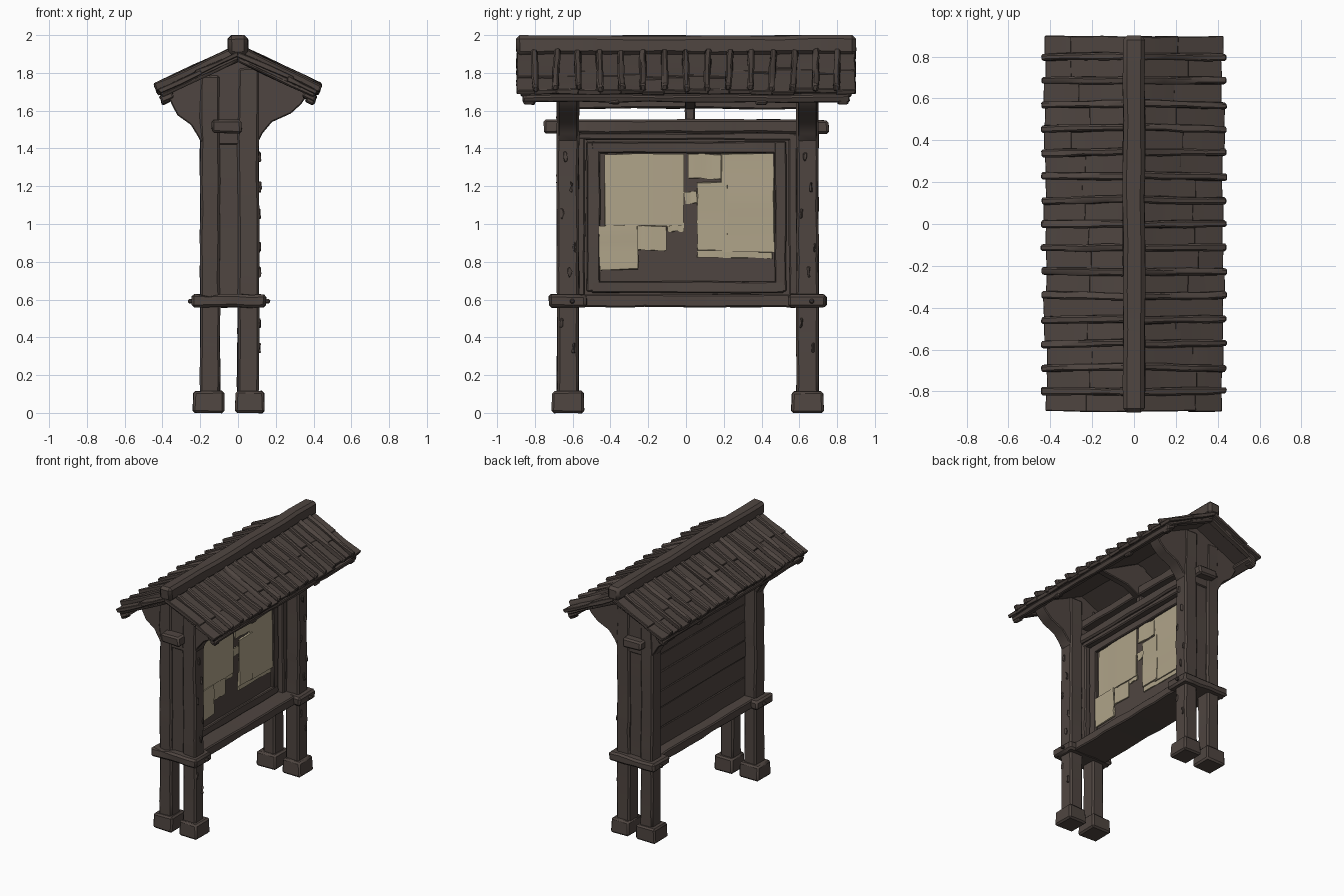
import bpy, bmesh, math, random
from mathutils import Matrix, Euler, Vector

if "Cube" in bpy.data.objects:
    bpy.data.objects.remove(bpy.data.objects["Cube"])

random.seed(7)
R = random.uniform


def material(name, rgb):
    m = bpy.data.materials.new(name)
    m.diffuse_color = (*rgb, 1)
    m.use_nodes = True
    m.node_tree.nodes["Principled BSDF"].inputs["Base Color"].default_value = m.diffuse_color
    return m


WOOD = material("dark_weathered_wood", (0.078, 0.060, 0.052))
PAPER = material("old_paper", (0.43, 0.37, 0.25))


def finish(name, bm, mat):
    me = bpy.data.meshes.new(name)
    bm.to_mesh(me)
    bm.free()
    me.materials.append(mat)
    ob = bpy.data.objects.new(name, me)
    bpy.context.collection.objects.link(ob)
    return ob


def worn(bm, bevel):
    """Chamfer only the sharp edges."""
    sharp = [e for e in bm.edges if len(e.link_faces) == 2 and e.calc_face_angle() > 0.6]
    if bevel:
        bmesh.ops.bevel(bm, geom=sharp, offset=bevel, segments=1, affect='EDGES', clamp_overlap=True)


def add_box(out, lo, hi, rot=(0, 0, 0), bevel=0.008, jit=0.004, cuts=4, taper=1.0):
    """Hewn block between two corners, cut along its longest side and roughened."""
    lo, hi = Vector(lo), Vector(hi)
    size, mid = hi - lo, (hi + lo) / 2
    bm = bmesh.new()
    bmesh.ops.create_cube(bm, size=1)
    for v in bm.verts:
        if v.co.z > 0:
            v.co.x *= taper
            v.co.y *= taper
        v.co = Vector([a * b for a, b in zip(v.co, size)])
    ax = max(range(3), key=lambda i: size[i])
    n = Vector([float(i == ax) for i in range(3)])
    for k in range(1, cuts + 1):
        p = n * size[ax] * (k / (cuts + 1) - 0.5 + R(-0.03, 0.03))
        bmesh.ops.bisect_plane(bm, geom=bm.verts[:] + bm.edges[:] + bm.faces[:], plane_co=p, plane_no=n)
    for v in bm.verts:
        v.co += Vector((R(-jit, jit), R(-jit, jit), R(-jit, jit)))
    worn(bm, min(bevel, min(size) * 0.3))
    bm.transform(Matrix.Translation(mid) @ Euler(rot).to_matrix().to_4x4())
    tmp = bpy.data.meshes.new("tmp")
    bm.to_mesh(tmp)
    bm.free()
    out.from_mesh(tmp)
    bpy.data.meshes.remove(tmp)


def boxes(name, pairs, mat=WOOD, **kw):
    bm = bmesh.new()
    for lo, hi in pairs:
        add_box(bm, lo, hi, **kw)
    return finish(name, bm, mat)


def prism(name, outline, y0, y1):
    """Outline in x-z pushed along y."""
    bm = bmesh.new()
    f = bm.faces.new([bm.verts.new((x, y0, z)) for x, z in outline])
    ext = bmesh.ops.extrude_face_region(bm, geom=[f])['geom']
    bmesh.ops.translate(bm, vec=(0, y1 - y0, 0), verts=[g for g in ext if isinstance(g, bmesh.types.BMVert)])
    bmesh.ops.recalc_face_normals(bm, faces=bm.faces)
    worn(bm, 0.006)
    return finish(name, bm, WOOD)


# Curved gable bracket outlines
GABLE = [(-0.19, 1.42), (-0.21, 1.46), (-0.25, 1.525), (-0.32, 1.575), (-0.345, 1.62), (-0.38, 1.70),
         (0, 1.88), (0.38, 1.70), (0.335, 1.635), (0.28, 1.585), (0.18, 1.54), (0.13, 1.48), (0.10, 1.42)]
CENTRE = [(-0.09, 1.61), (-0.18, 1.66), (-0.35, 1.69), (0, 1.87), (0.35, 1.69), (0.1, 1.66), (0.0, 1.61)]

for s, side in ((-1, "front"), (1, "back")):
    yc = 0.634 * s + 0.009
    # Paired posts, feet and the infill board between the posts
    boxes(side + "_posts", [((-0.2, yc - 0.058, 0.05), (-0.095, yc + 0.058, 1.79)),
                            ((-0.003, yc - 0.058, 0.05), (0.11, yc + 0.058, 1.83))], cuts=9, bevel=0.012)
    boxes(side + "_feet", [((-0.24, yc - 0.085, 0), (-0.07, yc + 0.085, 0.115)),
                           ((-0.015, yc - 0.085, 0), (0.14, yc + 0.085, 0.115))],
          cuts=0, bevel=0.012, taper=0.96, jit=0.003)
    boxes(side + "_infill_board", [((-0.11, yc - 0.04, 0.58), (0.01, yc + 0.04, 1.85))])
    prism(side + "_gable_bracket", GABLE, yc - 0.05, yc + 0.05)
    # Lower cross bar clasping the posts, with nails
    boxes(side + "_cross_bar", [((-0.245, yc - 0.1, 0.56), (0.15, yc + 0.1, 0.628))], bevel=0.014)
    boxes(side + "_nails", [((-0.265, yc + 0.01, 0.58), (-0.23, yc + 0.035, 0.602)),
                            ((0.14, yc + 0.01, 0.58), (0.17, yc + 0.035, 0.602))], cuts=0, jit=0.001)
    # Splinters on the post faces
    boxes(side + "_splinters", [((0.095, yc + d, z), (0.12, yc + d + 0.015, z + 0.05)) for z, d in
                                ((0.32, 0.02), (0.45, -0.04), (0.72, 0.0), (0.85, 0.03), (1.03, -0.04),
                                 (1.17, 0.01), (1.33, -0.02))], cuts=1, jit=0.006)

# Long tie beam, hanging beam under the roof and the centre support between
boxes("upper_tie_beam", [((-0.14, -0.75, 1.48), (0.02, 0.755, 1.552))], cuts=8, bevel=0.012)
boxes("roof_support_beam", [((-0.1, -0.6, 1.61), (0.0, 0.62, 1.68))], cuts=6)
boxes("king_post", [((-0.075, -0.005, 1.53), (-0.02, 0.05, 1.87))])
prism("centre_bracket", CENTRE, -0.005, 0.05)

# Notice panel set back between the posts: core, back planks, stepped frame, wide bottom shelf
boxes("panel_core", [((-0.09, -0.57, 0.6), (-0.045, 0.58, 1.47))], jit=0.002)
zs = [0.62, 0.77, 0.93, 1.06, 1.21, 1.34, 1.485]
boxes("back_planks", [((-0.108 + R(-0.005, 0.005), -0.585, a), (-0.08, 0.595, b)) for a, b in zip(zs, zs[1:])],
      bevel=0.005, jit=0.003)
boxes("bottom_shelf", [((-0.19, -0.6, 0.56), (0.10, 0.6, 0.628))], cuts=8)
boxes("outer_frame", [((-0.1, -0.585, 0.61), (0.005, -0.535, 1.48)), ((-0.1, 0.545, 0.61), (0.005, 0.595, 1.48)),
                      ((-0.1, -0.57, 1.445), (0.005, 0.58, 1.485))], jit=0.003)
boxes("inner_frame", [((-0.08, -0.525, 0.645), (-0.022, -0.455, 1.435)), ((-0.08, 0.47, 0.645), (-0.022, 0.53, 1.435)),
                      ((-0.08, -0.5, 1.375), (-0.022, 0.52, 1.435)), ((-0.08, -0.5, 0.635), (-0.022, 0.52, 0.695))],
      jit=0.003, bevel=0.006)

# Pinned paper sheets: y0, y1, z0, z1, face depth, tilt
sheets = [(-0.43, -0.012, 0.99, 1.37, 0.056, 0.006), (0.012, 0.185, 1.24, 1.37, 0.056, -0.02),
          (0.19, 0.465, 0.85, 1.372, 0.057, 0.008), (0.06, 0.22, 0.86, 1.22, 0.062, 0.0),
          (0.06, 0.455, 0.82, 0.89, 0.05, -0.01), (-0.46, -0.255, 0.76, 0.99, 0.064, 0.025),
          (-0.26, -0.105, 0.86, 0.99, 0.052, -0.03), (-0.10, -0.012, 0.96, 1.01, 0.05, 0.0),
          (-0.005, 0.06, 1.11, 1.17, 0.05, 0.1)]
bm = bmesh.new()
for y0, y1, z0, z1, d, t in sheets:
    x = d - 0.088
    add_box(bm, (x - 0.012, y0, z0), (x, y1, z1), rot=(t, 0, 0), bevel=0, jit=0.0035, cuts=4)
finish("paper_sheets", bm, PAPER)

# Roof: planks, battens and eave purlins on both slopes
slope = 0.47
ang = math.atan(slope)
batten_y = [-0.8 + i * 1.6 / 14 for i in range(15)]
bays = [-0.895] + batten_y + [0.895]
for s, side in ((-1, "left"), (1, "right")):

    def sloped(out, x0, x1, y0, y1, top, thick, extra=0.0, yaw=0.0, **kw):
        half = (x1 - x0) / 2 / math.cos(ang)
        xm = (x0 + x1) / 2
        zm = top - slope * xm - thick / 2 / math.cos(ang)
        add_box(out, (s * xm - half, y0, zm - thick / 2), (s * xm + half, y1, zm + thick / 2),
                rot=(0, s * (ang + extra), yaw), **kw)

    bm = bmesh.new()
    for a, b in zip(bays, bays[1:]):
        cut = R(0.16, 0.28)
        sloped(bm, 0.0, cut + 0.03, a - 0.002, b + 0.002, 1.917 + R(-0.005, 0.004), 0.026,
               R(-0.03, 0.02), bevel=0.004, cuts=1)
        sloped(bm, cut, 0.425 + R(-0.012, 0.005), a - 0.002, b + 0.002, 1.911 + R(-0.006, 0.004), 0.026,
               R(-0.04, 0.02), bevel=0.004, cuts=1)
    finish(side + "_roof_planks", bm, WOOD)

    bm = bmesh.new()
    for y in batten_y:
        sloped(bm, 0.03, 0.438, y - 0.017, y + 0.017, 1.949 + R(-0.004, 0.004), 0.042,
               R(-0.015, 0.015), R(-0.03, 0.03), cuts=3)
    finish(side + "_roof_battens", bm, WOOD)

    # Lining under the planks, with rafters at the gable ends
    bm = bmesh.new()
    sloped(bm, 0.0, 0.40, -0.875, 0.875, 1.895, 0.02, bevel=0.003, cuts=6, jit=0.002)
    for y in (-0.85, 0.85):
        sloped(bm, 0.0, 0.405, y - 0.025, y + 0.025, 1.885, 0.025, cuts=2)
    finish(side + "_roof_lining", bm, WOOD)

    bm = bmesh.new()
    sloped(bm, 0.345, 0.41, -0.865, 0.865, 1.873, 0.038, cuts=10)
    for y in (-0.83, -0.38, 0.4, 0.83):
        sloped(bm, 0.36, 0.405, y - 0.03, y + 0.03, 1.845, 0.025, cuts=0)
    finish(side + "_eave_purlin", bm, WOOD)

# Ridge beam
boxes("ridge_beam", [((-0.052, -0.9, 1.895), (0.052, 0.9, 1.998))], cuts=8, bevel=0.02)

# Smooth shading with sharp edges kept
for ob in bpy.context.scene.objects:
    ob.select_set(True)
    bpy.context.view_layer.objects.active = ob
bpy.ops.object.shade_smooth_by_angle(angle=math.radians(35))
